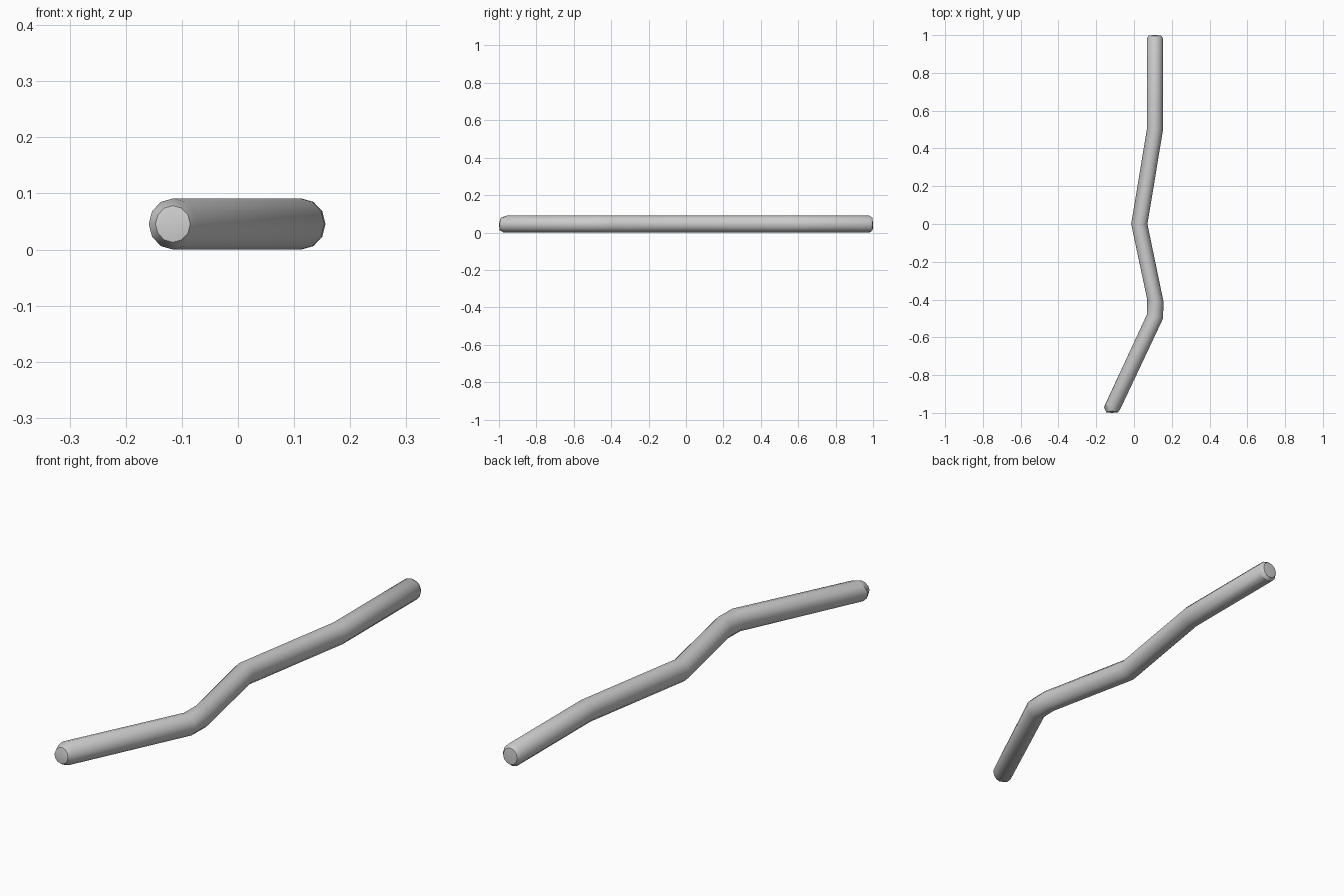
import bpy, bmesh, math

if "Cube" in bpy.data.objects:
    bpy.data.objects.remove(bpy.data.objects["Cube"])

SIDES = 12
R_X, R_Z, Z_MID = 0.043, 0.0455, 0.0455

# Path stations: x, y, y tilt across the width, y setback at the top, scale
STATIONS = [
    (-0.116, -0.997, 0.0, 0.006, 0.72),
    (-0.116, -0.975, -0.006, 0.018, 1.0),
    (0.111, -0.490, -0.010, 0.0, 1.0),
    (0.113, -0.405, -0.005, 0.0, 1.0),
    (0.028, 0.000, 0.0, 0.0, 1.0),
    (0.111, 0.500, 0.0, 0.0, 1.0),
    (0.111, 0.983, 0.0, -0.004, 1.0),
    (0.111, 0.998, 0.0, -0.002, 0.75),
]

bm = bmesh.new()


def add_ring(x, y, tilt, setback, scale):
    ring = []
    for i in range(SIDES):
        a = 2 * math.pi * i / SIDES
        c, s = math.cos(a), math.sin(a)
        ring.append(bm.verts.new((x + R_X * scale * c,
                                  y + tilt * c + setback * max(s, 0),
                                  Z_MID + R_Z * scale * s)))
    return ring


# Bent stick body
rings = [add_ring(*s) for s in STATIONS]
for a, b in zip(rings, rings[1:]):
    for i in range(SIDES):
        j = (i + 1) % SIDES
        bm.faces.new((a[i], a[j], b[j], b[i]))

# Slightly domed ends
for ring, tip in ((rings[0], (-0.116, -1.0, Z_MID)), (rings[-1], (0.111, 1.0, Z_MID))):
    v = bm.verts.new(tip)
    for i in range(SIDES):
        bm.faces.new((ring[i], ring[(i + 1) % SIDES], v))
bmesh.ops.recalc_face_normals(bm, faces=bm.faces)

mesh = bpy.data.meshes.new("bent_stick")
bm.to_mesh(mesh)
bm.free()
stick = bpy.data.objects.new("bent_stick", mesh)
bpy.context.collection.objects.link(stick)
bpy.context.view_layer.objects.active = stick
stick.select_set(True)
bpy.ops.object.shade_smooth_by_angle(angle=math.radians(35))
